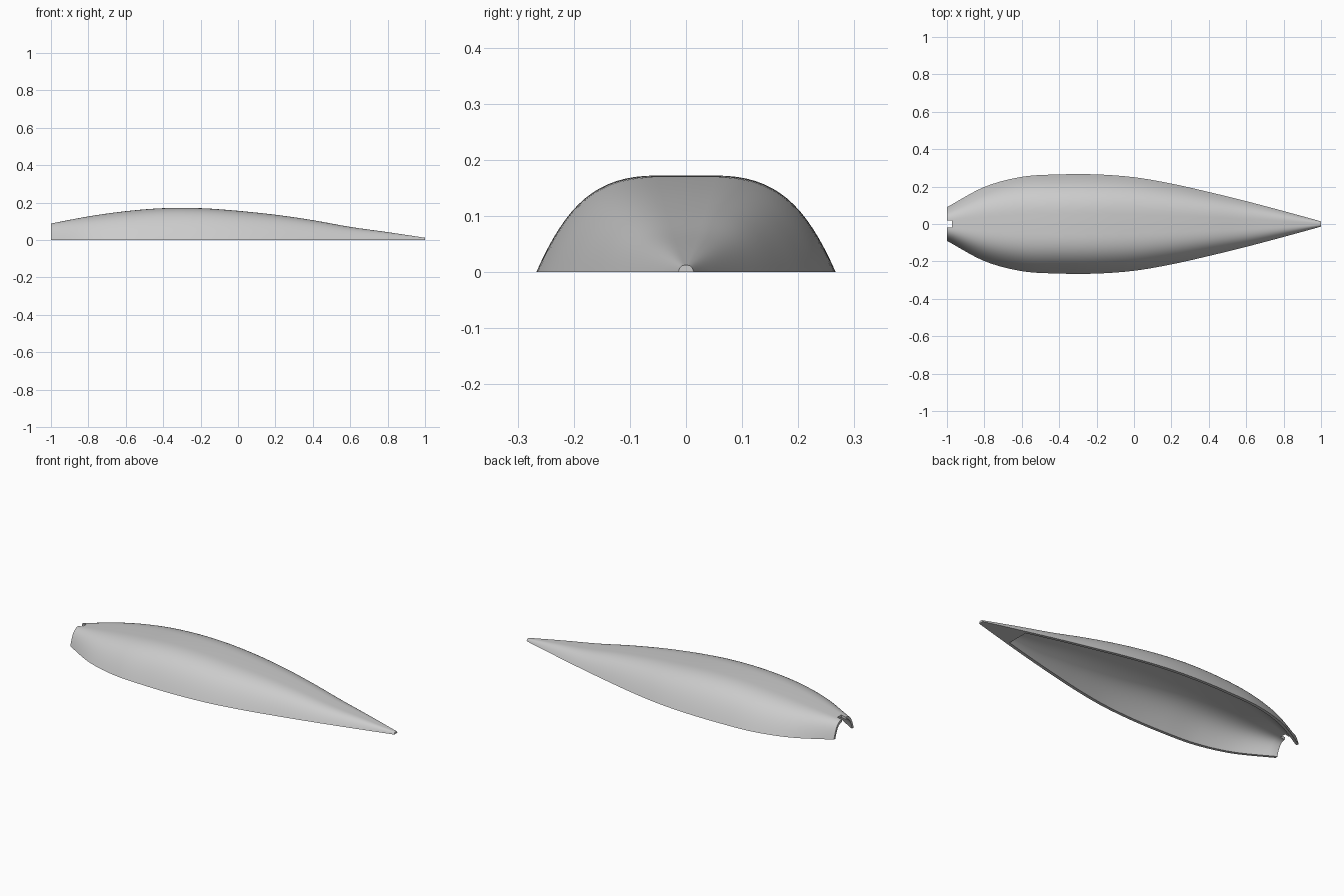
import bpy, bmesh

if "Cube" in bpy.data.objects:
    bpy.data.objects.remove(bpy.data.objects["Cube"])

grey = bpy.data.materials.new("light_grey")
grey.use_nodes = True
colour = (0.6, 0.6, 0.6, 1)
grey.diffuse_color = colour
grey.node_tree.nodes["Principled BSDF"].inputs["Base Color"].default_value = colour

# Half widths and heights at even steps from the blunt end to the tip
WIDTHS = [.09, .198, .252, .265, .265, .25, .216, .171, .122, .069, .014]
HEIGHTS = [.088, .126, .154, .17, .17, .156, .135, .106, .07, .042, .012]
WALL = 0.015
CAVITY_END = 0.76


def sample(values, x):
    """Smooth curve through evenly spaced values, x from -1 to 1."""
    last = len(values) - 1
    s = (x + 1) / 2 * last
    i = min(max(int(s), 0), last - 1)
    t = s - i
    b, c = values[i], values[i + 1]
    a = values[i - 1] if i > 0 else 2 * b - c
    d = values[i + 2] if i + 2 <= last else 2 * c - b
    return b + t / 2 * (c - a + t * (2 * a - 5 * b + 4 * c - d + t * (3 * (b - c) + d - a)))


def section(width, height, floor):
    """Arched cross-section with sloping sides and a flat crown."""
    half = []
    for k in range(17):
        t = k / 16
        u = 1 - t
        y = u**3 + 2.4 * u * u * t + 1.8 * u * t * t + 0.2 * t**3
        z = 2.1 * u * u * t + 3 * u * t * t + t**3
        half.append((y * width, z * height))
    arch = half + [(-y, z) for y, z in reversed(half)]
    if floor:
        arch = [(arch[0][0], floor)] + arch + [(arch[-1][0], floor)]
    return arch


def loft(name, start, end, inset=0, floor=0, steps=60):
    """Solid skinned through the cross-sections along x."""
    bm = bmesh.new()
    rings = []
    for i in range(steps + 1):
        x = start + (end - start) * i / steps
        px = max(x, -1)
        pts = section(sample(WIDTHS, px) - inset * 1.15, sample(HEIGHTS, px) - inset, floor)
        rings.append([bm.verts.new((x, y, z)) for y, z in pts])
    n = len(rings[0])
    for r, q in zip(rings, rings[1:]):
        for j in range(n):
            bm.faces.new((r[j], r[(j + 1) % n], q[(j + 1) % n], q[j]))
    bm.faces.new(rings[0])
    bm.faces.new(rings[-1])
    bmesh.ops.recalc_face_normals(bm, faces=bm.faces)
    mesh = bpy.data.meshes.new(name)
    bm.to_mesh(mesh)
    bm.free()
    mesh.materials.append(grey)
    obj = bpy.data.objects.new(name, mesh)
    bpy.context.collection.objects.link(obj)
    return obj


# Outer body, hollow and notch cutters
shell = loft("hollow_shell", -1, 1)
cavity = loft("cavity_cutter", -1.02, CAVITY_END, WALL, -0.05)
bpy.ops.mesh.primitive_cube_add(size=1, location=(-1, 0, 0.1))
notch = bpy.context.object
notch.name = "notch_cutter"
notch.scale = (0.056, 0.036, 0.16)
notch.data.materials.append(grey)

for cutter in (cavity, notch):
    cutter.hide_render = True
    cut = shell.modifiers.new(cutter.name, "BOOLEAN")
    cut.operation = "DIFFERENCE"
    cut.solver = "EXACT"
    cut.object = cutter

# Bake the cuts and remove the helpers
bpy.context.view_layer.update()
graph = bpy.context.evaluated_depsgraph_get()
baked = bpy.data.meshes.new_from_object(shell.evaluated_get(graph))
shell.modifiers.clear()
shell.data = baked
for cutter in (cavity, notch):
    bpy.data.objects.remove(cutter)

# Smooth skin with crisp rims
bpy.ops.object.select_all(action="DESELECT")
shell.select_set(True)
bpy.context.view_layer.objects.active = shell
bpy.ops.object.shade_smooth_by_angle(angle=0.6)
